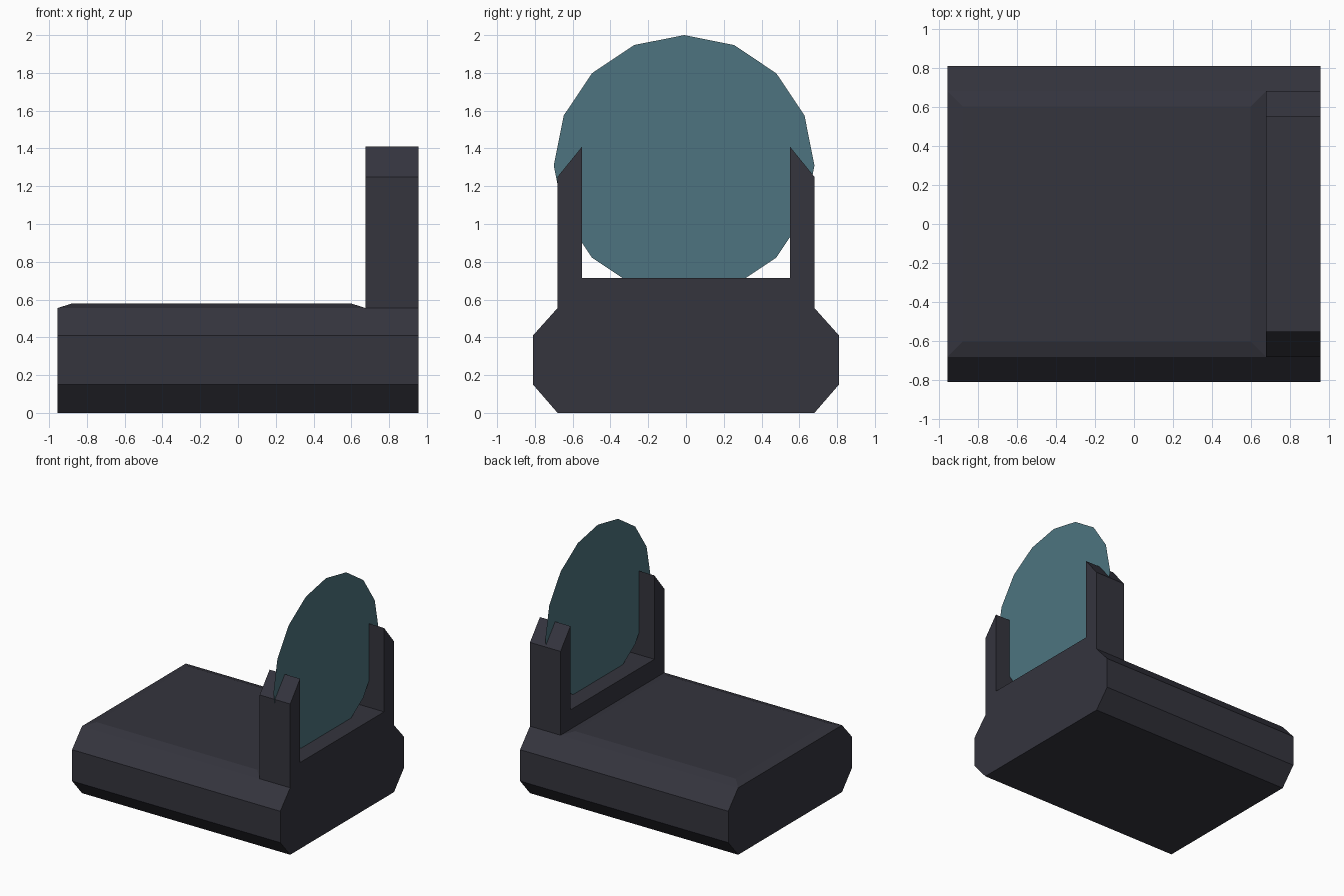
import bpy
import bmesh
from math import sin, cos, tau

cube = bpy.data.objects.get("Cube")
if cube:
    bpy.data.objects.remove(cube, do_unlink=True)


def make_material(name, color):
    mat = bpy.data.materials.new(name)
    mat.use_nodes = True
    mat.diffuse_color = color
    mat.node_tree.nodes["Principled BSDF"].inputs["Base Color"].default_value = color
    return mat


def finish(name, bm, mat):
    bmesh.ops.recalc_face_normals(bm, faces=bm.faces)
    mesh = bpy.data.meshes.new(name)
    bm.to_mesh(mesh)
    bm.free()
    mesh.materials.append(mat)
    obj = bpy.data.objects.new(name, mesh)
    bpy.context.collection.objects.link(obj)
    return obj


def extrude_profile(half, x0, x1):
    """Mirror a half profile of (y, z) points and extrude it along x."""
    outline = half + [(-y, z) for y, z in reversed(half)]
    bm = bmesh.new()
    face = bm.faces.new([bm.verts.new((x0, y, z)) for y, z in outline])
    new = bmesh.ops.extrude_face_region(bm, geom=[face])["geom"]
    verts = [v for v in new if isinstance(v, bmesh.types.BMVert)]
    bmesh.ops.translate(bm, verts=verts, vec=(x1 - x0, 0, 0))
    return bm


dark = make_material("dark slate", (0.035, 0.035, 0.048, 1))
teal = make_material("muted teal", (0.075, 0.175, 0.215, 1))

LEFT, RIGHT, FRAME = -0.955, 0.955, 0.675

# Base slab with chamfered long sides, and a low bevelled top
base = extrude_profile([(0.68, 0), (0.81, 0.15), (0.81, 0.41), (0.68, 0.555)], LEFT, FRAME)
base.faces.ensure_lookup_table()
base.normal_update()
top = max(base.faces, key=lambda f: f.calc_center_median().z)
bmesh.ops.inset_region(base, faces=[top], thickness=0.11, depth=0)
for v in top.verts:
    v.co.z = 0.58
finish("base", base, dark)

# End frame: same chamfered foot, crossbar and two slanted posts
frame = extrude_profile([(0.68, 0), (0.81, 0.15), (0.81, 0.41), (0.68, 0.555),
                         (0.68, 1.25), (0.55, 1.41), (0.55, 0.715)], FRAME, RIGHT)
finish("end_frame", frame, dark)

# Thin sixteen-sided disc held between the posts
disc = bmesh.new()
disc.faces.new([disc.verts.new((0.815, -0.01 + 0.69 * sin(i * tau / 16), 1.31 + 0.69 * cos(i * tau / 16)))
                for i in range(16)])
finish("disc", disc, teal)
